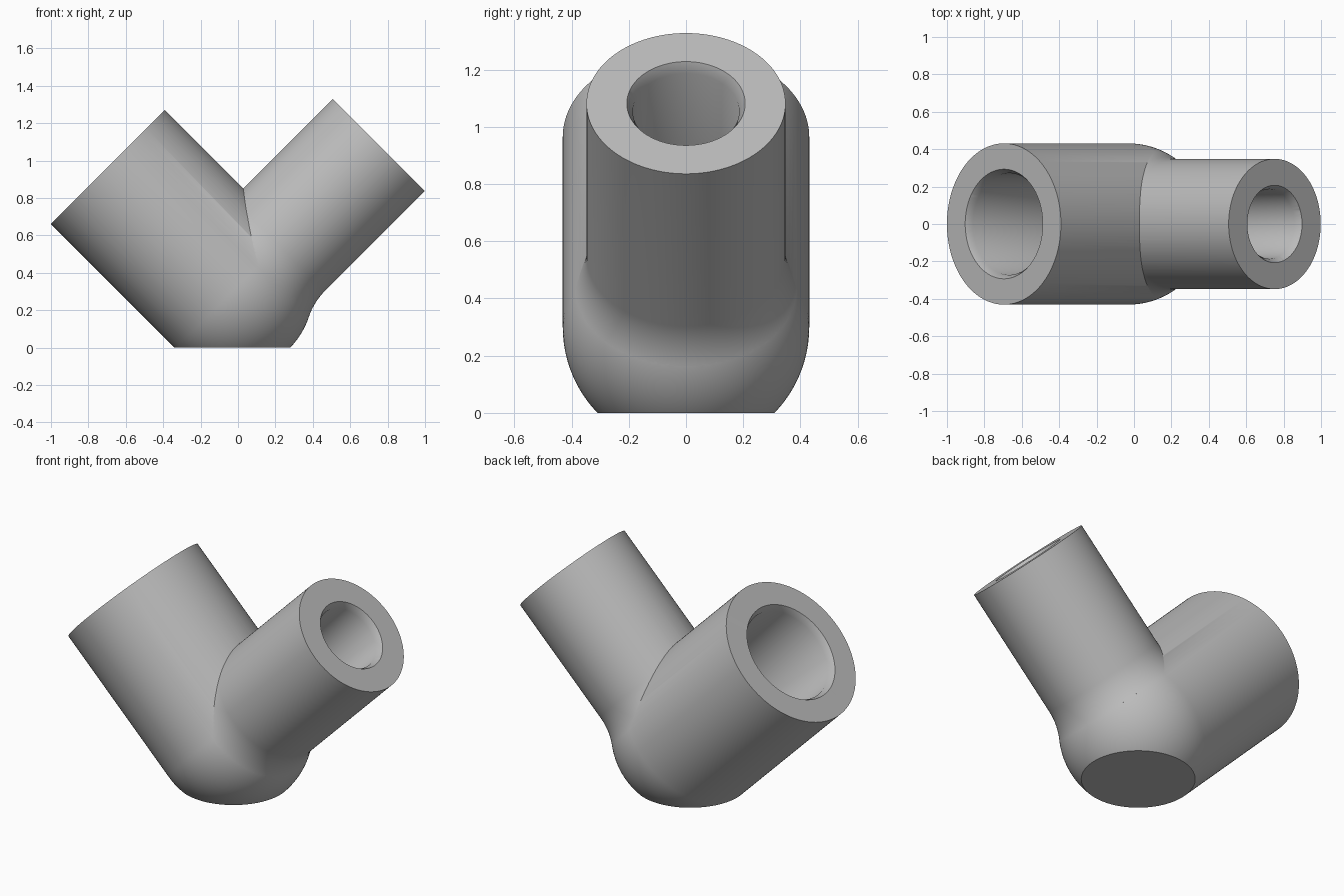
import bpy, bmesh, math
from mathutils import Matrix, Vector

if "Cube" in bpy.data.objects:
    bpy.data.objects.remove(bpy.data.objects["Cube"])

CENTRE = Vector((-0.03, 0, 0.30))      # where the two pipe axes cross
R_BIG, L_BIG = 0.431, 0.941            # wide socket: radius, length from centre
R_SMALL, L_SMALL = 0.348, 1.106        # narrow socket
R_FILLET = 0.36                        # blend between ball and narrow socket
TILT = math.radians(45)

grey = bpy.data.materials.new("pipe grey")
grey.diffuse_color = (0.5, 0.5, 0.5, 1)
grey.use_nodes = True
grey.node_tree.nodes["Principled BSDF"].inputs["Base Color"].default_value = grey.diffuse_color


def arc(cx, cz, r, a0, a1, n):
    """Points (radius, height) along an arc, angles in radians."""
    return [(cx + r * math.cos(a0 + (a1 - a0) * i / n),
             cz + r * math.sin(a0 + (a1 - a0) * i / n)) for i in range(n + 1)]


def revolve(name, profile, side, steps=128):
    """Spin a profile about z, then lean it left (-1) or right (+1)."""
    bm = bmesh.new()
    verts = [bm.verts.new((r, 0, z)) for r, z in profile]
    edges = [bm.edges.new(p) for p in zip(verts, verts[1:])]
    bmesh.ops.spin(bm, geom=verts + edges, cent=(0, 0, 0), axis=(0, 0, 1),
                   angle=2 * math.pi, steps=steps, use_duplicate=False)
    bmesh.ops.remove_doubles(bm, verts=bm.verts, dist=1e-5)
    bmesh.ops.recalc_face_normals(bm, faces=bm.faces)
    mesh = bpy.data.meshes.new(name)
    bm.to_mesh(mesh)
    bm.free()
    mesh.transform(Matrix.Translation(CENTRE) @ Matrix.Rotation(side * TILT, 4, 'Y'))
    mesh.materials.append(grey)
    ob = bpy.data.objects.new(name, mesh)
    bpy.context.collection.objects.link(ob)
    return ob


def combine(target, tool, operation):
    """Apply a boolean and discard the helper."""
    mod = target.modifiers.new(operation, 'BOOLEAN')
    mod.operation, mod.object, mod.solver = operation, tool, 'EXACT'
    bpy.context.view_layer.objects.active = target
    bpy.ops.object.modifier_apply(modifier=mod.name)
    bpy.data.objects.remove(tool)


# Wide socket with a ball-shaped closed end
elbow = revolve("pipe_elbow", arc(0, 0, R_BIG, -math.pi / 2, 0, 32)
                + [(R_BIG, L_BIG), (0, L_BIG)], -1)

# Narrow socket, flowing into the ball through a concave fillet
fr = R_SMALL + R_FILLET
fz = math.sqrt((R_BIG + R_FILLET) ** 2 - fr ** 2)
start = math.pi + math.atan2(fz, fr)
narrow = revolve("narrow_socket", [(0, 0)]
                 + arc(fr, fz, R_FILLET, start, math.pi, 16)
                 + [(R_SMALL, L_SMALL), (0, L_SMALL)], 1)
combine(elbow, narrow, 'UNION')

# Bores with a slim chamfer at each mouth
wide_bore = revolve("wide_bore", arc(0, 0, 0.272, -math.pi / 2, 0, 16)
                    + [(0.272, L_BIG - 0.038), (0.293, L_BIG),
                       (0.293, L_BIG + 0.1), (0, L_BIG + 0.1)], -1)
narrow_bore = revolve("narrow_bore", [(0, 0), (0.186, 0), (0.186, L_SMALL - 0.038),
                                      (0.207, L_SMALL), (0.207, L_SMALL + 0.1),
                                      (0, L_SMALL + 0.1)], 1)
combine(elbow, wide_bore, 'DIFFERENCE')
combine(elbow, narrow_bore, 'DIFFERENCE')

# Flat foot under the ball
bpy.ops.mesh.primitive_cube_add(size=2, location=(0, 0, -1))
foot = bpy.context.object
foot.data.materials.append(grey)
combine(elbow, foot, 'DIFFERENCE')

elbow.select_set(True)
bpy.context.view_layer.objects.active = elbow
bpy.ops.object.shade_smooth_by_angle(angle=math.radians(32))
